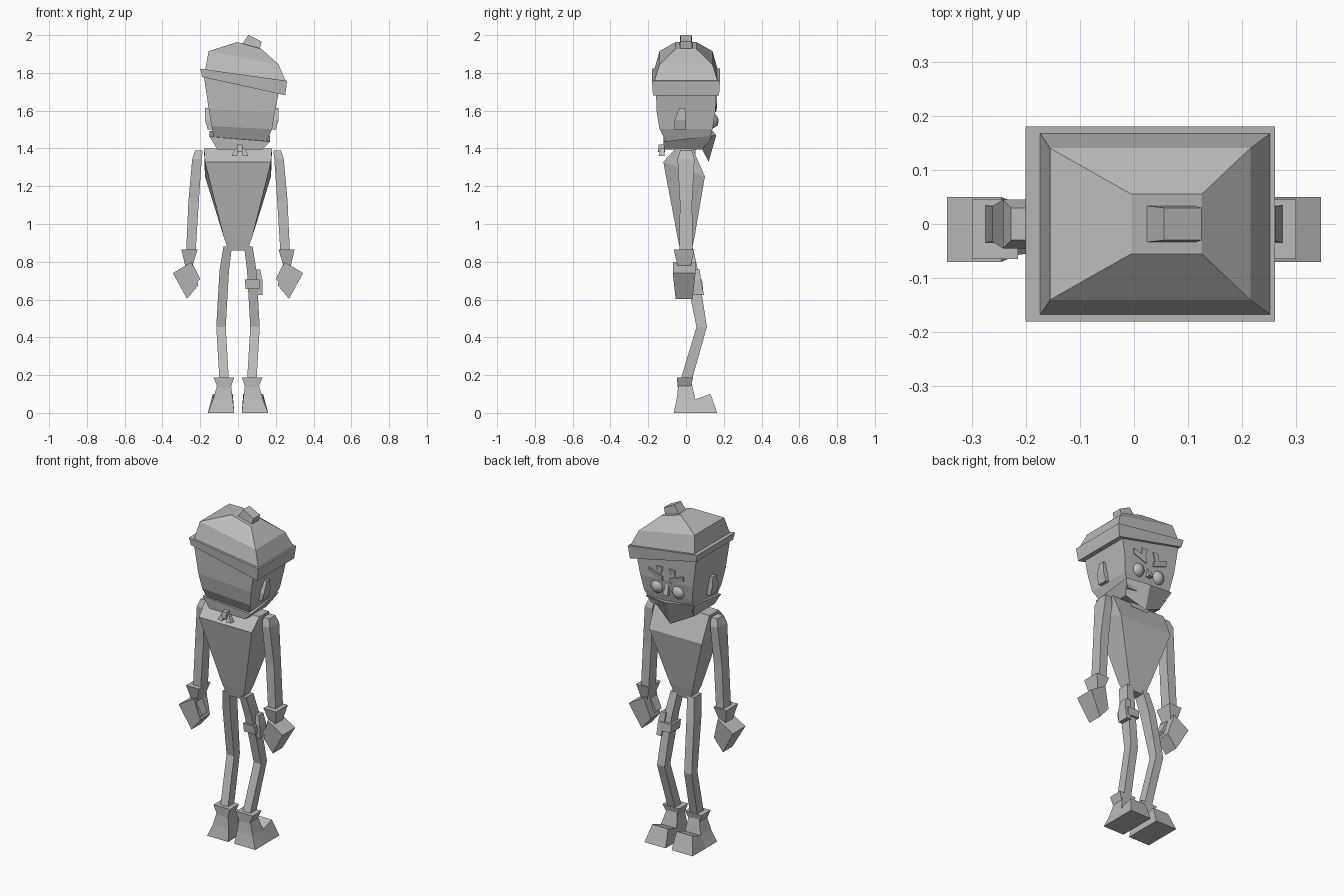
import bpy, bmesh
from mathutils import Vector

cube = bpy.data.objects.get("Cube")
if cube:
    bpy.data.objects.remove(cube)

tone = (0.5, 0.5, 0.5, 1)
grey = bpy.data.materials.new("plain_grey")
grey.use_nodes = True
grey.diffuse_color = tone
grey.node_tree.nodes["Principled BSDF"].inputs["Base Color"].default_value = tone


def finish(name, bm):
    """Turn a bmesh into a grey object."""
    bmesh.ops.recalc_face_normals(bm, faces=bm.faces)
    mesh = bpy.data.meshes.new(name)
    bm.to_mesh(mesh)
    bm.free()
    mesh.materials.append(grey)
    part = bpy.data.objects.new(name, mesh)
    bpy.context.collection.objects.link(part)
    return part


def slab(height, width, depth, side=0, ahead=0, tilt=0, pitch=0):
    """Rectangular cross-section; tilt slopes it along x and pitch along y."""
    half_w, half_d = width / 2, depth / 2
    corners = ((-half_w, -half_d), (half_w, -half_d), (half_w, half_d), (-half_w, half_d))
    return [Vector((side + x, ahead + y, height + tilt * x + pitch * y)) for x, y in corners]


def loft(name, *rings, sign=1, middle=0):
    """Skin a stack of cross-sections, mirrored about the middle when sign is negative."""
    bm = bmesh.new()
    loops = [[bm.verts.new((middle + sign * p.x, p.y, p.z)) for p in ring] for ring in rings]
    count = len(loops[0])
    for low, high in zip(loops, loops[1:]):
        for i in range(count):
            j = (i + 1) % count
            bm.faces.new((low[i], low[j], high[j], high[i]))
    bm.faces.new(loops[0])
    bm.faces.new(loops[-1])
    return finish(name, bm)


# Torso: hunched wedge, broad at the shoulders and narrow at the hips
loft("torso",
     slab(height=.86, width=.1, depth=.06),
     slab(height=.93, width=.15, depth=.09),
     slab(height=1.29, width=.35, depth=.22, ahead=-.01, pitch=-.35),
     slab(height=1.4, width=.36, depth=.09, ahead=-.01))
loft("neck",
     slab(height=1.37, width=.12, depth=.1),
     slab(height=1.47, width=.12, depth=.1))

# Head, widening towards the hat
face_middle = .02
loft("head",
     slab(height=1.43, width=.27, depth=.22, side=.01, ahead=.01, tilt=-.05),
     slab(height=1.51, width=.32, depth=.28, side=face_middle, tilt=-.05),
     slab(height=1.6, width=.35, depth=.31, side=face_middle, tilt=-.05),
     slab(height=1.75, width=.4, depth=.32, side=face_middle, tilt=-.14))

# Hat: tilted band, two-stage crown and a stub on top
loft("hat_band",
     slab(height=1.73, width=.44, depth=.35, side=.03, tilt=-.22),
     slab(height=1.79, width=.46, depth=.36, side=.03, tilt=-.14))
loft("hat_crown",
     slab(height=1.78, width=.43, depth=.34, side=.04, tilt=-.14),
     slab(height=1.88, width=.37, depth=.28, side=.03, tilt=-.19),
     slab(height=1.945, width=.13, depth=.11, side=.06, tilt=-.28))
loft("hat_stub",
     slab(height=1.92, width=.1, depth=.07, side=.06, tilt=-.3),
     slab(height=1.983, width=.07, depth=.06, side=.09, tilt=-.5))

# Nose
loft("nose",
     slab(height=1.52, width=.03, depth=.04, side=face_middle, ahead=.15),
     slab(height=1.58, width=.02, depth=.02, side=face_middle, ahead=.14))

# Bandana over the lower face, its front edge drawn out to a point
hem = slab(height=1.395, width=.24, depth=.2, side=.01, ahead=-.015)
hem.insert(3, Vector((face_middle, .12, 1.33)))
rim = slab(height=1.465, width=.32, depth=.26, side=.01, ahead=.01, tilt=-.08, pitch=.12)
rim.insert(3, Vector((face_middle, .16, 1.47)))
loft("bandana", hem, rim)

# Knot at the back of the bandana
loft("knot",
     slab(height=1.38, width=.03, depth=.04, side=.01, ahead=-.13),
     slab(height=1.42, width=.03, depth=.03, side=.01, ahead=-.13))

for label, sign in (("left", 1), ("right", -1)):
    # Round eye
    bm = bmesh.new()
    bmesh.ops.create_uvsphere(bm, u_segments=20, v_segments=12, radius=.042)
    place = Vector((face_middle + sign * .07, .13, 1.547))
    bmesh.ops.translate(bm, verts=bm.verts, vec=place)
    eye = finish(label + "_eye", bm)
    for face in eye.data.polygons:
        face.use_smooth = True

    # Angular brow: sloping bar with an upright tab at its inner end
    loft(label + "_brow",
         slab(height=1.61, width=.09, depth=.02, side=.07, ahead=.15, tilt=.35),
         slab(height=1.64, width=.09, depth=.02, side=.07, ahead=.155, tilt=.35),
         sign=sign, middle=face_middle)
    loft(label + "_brow_tab",
         slab(height=1.62, width=.02, depth=.02, side=.05, ahead=.15),
         slab(height=1.68, width=.04, depth=.02, side=.04, ahead=.155),
         sign=sign, middle=face_middle)

    # Ear
    loft(label + "_ear",
         slab(height=1.5, width=.04, depth=.06, side=.16, ahead=-.03),
         slab(height=1.55, width=.06, depth=.06, side=.165, ahead=-.03),
         slab(height=1.615, width=.05, depth=.03, side=.17, ahead=-.02),
         sign=sign, middle=face_middle)

    # Loose end of the bandana knot
    loft(label + "_knot_tail",
         slab(height=1.36, width=.03, depth=.03, side=.03, ahead=-.13),
         slab(height=1.4, width=.02, depth=.02, side=.015, ahead=-.125),
         sign=sign, middle=.01)

    # Arm, flared glove cuff and mitten hand
    loft(label + "_arm",
         slab(height=.84, width=.05, depth=.07, side=.25),
         slab(height=1.12, width=.055, depth=.065, side=.235),
         slab(height=1.345, width=.05, depth=.09, side=.217),
         slab(height=1.39, width=.04, depth=.06, side=.207),
         sign=sign)
    loft(label + "_glove_cuff",
         slab(height=.78, width=.04, depth=.07, side=.26, ahead=-.01),
         slab(height=.865, width=.085, depth=.11, side=.257, ahead=-.01),
         sign=sign)
    loft(label + "_hand",
         slab(height=.64, width=.06, depth=.09, side=.24, ahead=-.01, tilt=-1.2),
         slab(height=.77, width=.1, depth=.12, side=.295, ahead=-.01, tilt=-.6),
         sign=sign)
    loft(label + "_thumb",
         slab(height=.7, width=.02, depth=.05, side=.21, ahead=-.03, tilt=-.8),
         slab(height=.78, width=.03, depth=.06, side=.25, ahead=-.03),
         sign=sign)

    # Leg bent at the knee
    loft(label + "_leg",
         slab(height=.17, width=.05, depth=.06, side=.073),
         slab(height=.455, width=.05, depth=.055, side=.09, ahead=.083),
         slab(height=.75, width=.05, depth=.07, side=.073, ahead=.03),
         slab(height=.88, width=.045, depth=.07, side=.055),
         sign=sign)

    # Boot with flared cuff, heel block and raised toe
    loft(label + "_boot_cuff",
         slab(height=.135, width=.07, depth=.07, side=.073, ahead=-.01),
         slab(height=.188, width=.11, depth=.085, side=.075, ahead=-.005),
         sign=sign)
    loft(label + "_boot",
         slab(height=0, width=.14, depth=.13, side=.09),
         slab(height=.07, width=.105, depth=.1, side=.08),
         slab(height=.155, width=.07, depth=.07, side=.073, ahead=-.005),
         sign=sign)
    loft(label + "_boot_toe",
         slab(height=0, width=.14, depth=.12, side=.09, ahead=.105),
         slab(height=.085, width=.105, depth=.09, side=.08, ahead=.085, pitch=.35),
         sign=sign)

# Thigh holster and its strap on one leg
loft("holster_strap",
     slab(height=.655, width=.075, depth=.09, side=.077, ahead=.045),
     slab(height=.705, width=.075, depth=.09, side=.075, ahead=.04))
loft("holster",
     slab(height=.625, width=.03, depth=.07, side=.115, ahead=.06),
     slab(height=.7, width=.04, depth=.06, side=.11, ahead=.05),
     slab(height=.76, width=.035, depth=.045, side=.1, ahead=.05))
